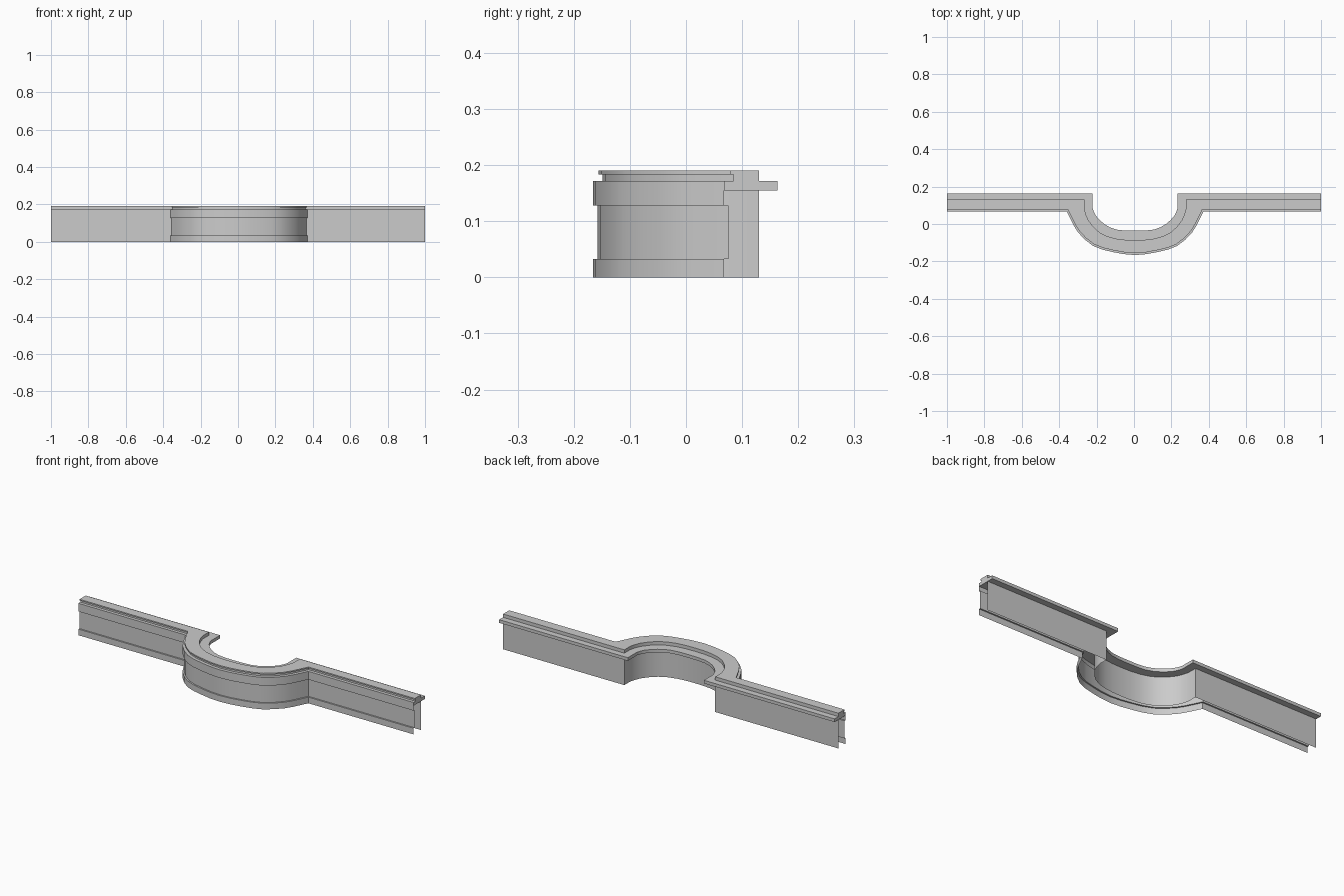
import bpy, bmesh, math
from mathutils import Vector

if "Cube" in bpy.data.objects:
    bpy.data.objects.remove(bpy.data.objects["Cube"])

SHIFT = 0.006  # the bow sits slightly off centre

mat = bpy.data.materials.new("plain_grey")
mat.use_nodes = True
GREY = (0.6, 0.6, 0.6, 1)
mat.diffuse_color = GREY
mat.node_tree.nodes["Principled BSDF"].inputs["Base Color"].default_value = GREY


def smooth(points, steps=2):
    """Catmull-Rom through the points, keeping both ends."""
    pts = [points[0] * 2 - points[1]] + points + [points[-1] * 2 - points[-2]]
    out = []
    for a, b, c, d in zip(pts, pts[1:], pts[2:], pts[3:]):
        for i in range(steps):
            t = i / steps
            out.append(0.5 * (2 * b + (c - a) * t + (2 * a - 5 * b + 4 * c - d) * t * t
                              + (3 * b - a - 3 * c + d) * t ** 3))
    return out + [points[-1]]


def make_path(half):
    """Straight run, corner, mirrored bow, corner, straight run, from -x to +x."""
    pts = [Vector(p) for p in half]
    left = [Vector((-p.x, p.y)) for p in pts]
    bow = smooth(left[1:] + pts[1:-1][::-1])
    run = [left[0]] + bow + [pts[0]]
    run = [p + Vector((SHIFT, 0)) for p in run]
    return [Vector((-1, run[0].y))] + run + [Vector((1, run[-1].y))]


def inset(path, dist):
    """Mitred offset of a path towards the back."""
    normals = []
    for a, b in zip(path, path[1:]):
        t = (b - a).normalized()
        normals.append(Vector((-t.y, t.x)))
    out = []
    for i, p in enumerate(path):
        n, m = normals[max(i - 1, 0)], normals[min(i, len(normals) - 1)]
        out.append(p + (n + m) * dist / (1 + n.dot(m)))
    return out


def loft(name, rails, closed=False):
    """Skin between rails of (path, height); closed sections get end caps."""
    bm = bmesh.new()
    rows = [[bm.verts.new((p.x, p.y, z)) for p in path] for path, z in rails]
    pairs = list(zip(rows, rows[1:]))
    if closed:
        pairs.append((rows[-1], rows[0]))
        for end in (0, -1):
            bm.faces.new([r[end] for r in rows])
    for r, s in pairs:
        for i in range(len(r) - 1):
            bm.faces.new((r[i], r[i + 1], s[i + 1], s[i]))
    bmesh.ops.recalc_face_normals(bm, faces=bm.faces)
    mesh = bpy.data.meshes.new(name)
    bm.to_mesh(mesh)
    bm.free()
    mesh.materials.append(mat)
    obj = bpy.data.objects.new(name, mesh)
    bpy.context.collection.objects.link(obj)
    bpy.ops.object.select_all(action="DESELECT")
    obj.select_set(True)
    bpy.context.view_layer.objects.active = obj
    bpy.ops.object.shade_smooth_by_angle(angle=math.radians(30))


# Plan lines, from the +x corner to the middle of the bow
front = make_path([(.366, .068), (.345, .025), (.305, -.045),
                   (.225, -.117), (.12, -.15), (0, -.166)])
wall = make_path([(.271, .13), (.271, .08), (.25, .02),
                  (.19, -.045), (.105, -.078), (0, -.086)])
back = make_path([(.227, .163), (.227, .085), (.21, .045),
                  (.165, 0), (.1, -.03), (0, -.036)])
band, lip, groove = (inset(front, d) for d in (.008, .01, .017))

# Front skin with recessed middle band
loft("front_panel", [(front, 0), (front, .033), (band, .033),
                     (band, .128), (front, .128), (front, .155)])
# Shelf that overhangs behind the rear wall
loft("shelf", [(front, .155), (front, .172), (back, .172), (back, .155)], closed=True)
# Top rail with a shadow groove under its front lip
loft("top_rail", [(groove, .172), (groove, .183), (lip, .183),
                  (lip, .19), (wall, .19), (wall, .172)], closed=True)
# Rear skin
loft("rear_wall", [(wall, 0), (wall, .155)])
